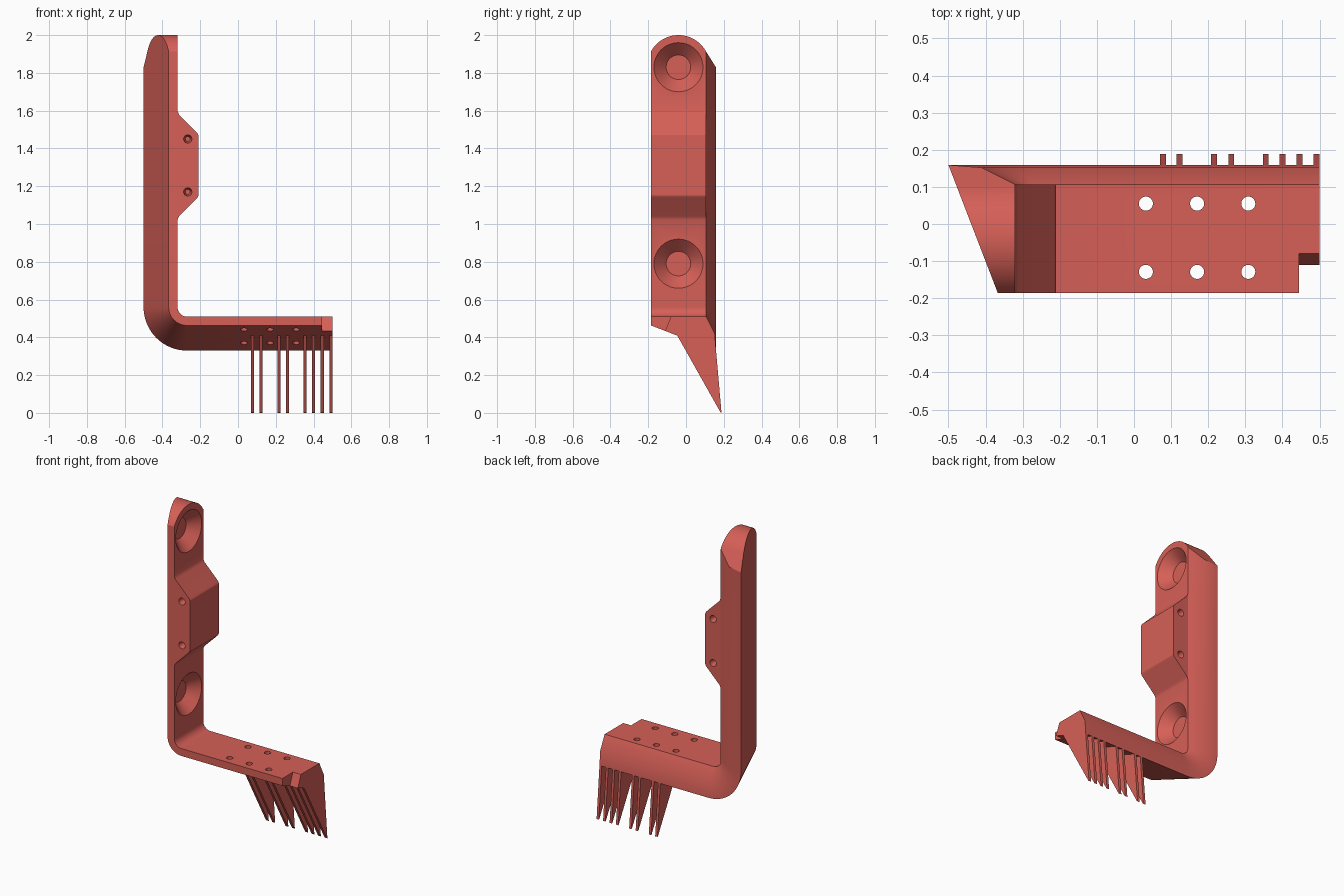
import bpy, bmesh, math
from mathutils import Vector

if "Cube" in bpy.data.objects:
    bpy.data.objects.remove(bpy.data.objects["Cube"])

red = bpy.data.materials.new("red_plastic")
red.diffuse_color = (0.67, 0.115, 0.095, 1)
red.use_nodes = True
red.node_tree.nodes["Principled BSDF"].inputs["Base Color"].default_value = red.diffuse_color


def loft(name, rings):
    """Closed solid through a list of equal-length point rings."""
    bm = bmesh.new()
    vs = [[bm.verts.new(p) for p in r] for r in rings]
    n = len(vs[0])
    for a, b in zip(vs, vs[1:]):
        for i in range(n):
            j = (i + 1) % n
            bm.faces.new((a[i], a[j], b[j], b[i]))
    bm.faces.new(vs[0])
    bm.faces.new(vs[-1])
    bmesh.ops.recalc_face_normals(bm, faces=bm.faces)
    me = bpy.data.meshes.new(name)
    bm.to_mesh(me)
    bm.free()
    ob = bpy.data.objects.new(name, me)
    bpy.context.collection.objects.link(ob)
    me.materials.append(red)
    return ob


def prism_x(name, yz, x0, x1):
    return loft(name, [[(x, y, z) for y, z in yz] for x in (x0, x1)])


def cone(name, start, direction, length, r0, r1, n=32):
    d = Vector(direction)
    u = d.orthogonal().normalized()
    w = d.cross(u)
    rings = []
    for t, r in ((0, r0), (length, r1)):
        rings.append([Vector(start) + d * t + r * (u * math.cos(2 * math.pi * i / n) + w * math.sin(2 * math.pi * i / n))
                      for i in range(n)])
    return loft(name, rings)


def boolean(target, tool, op='DIFFERENCE'):
    m = target.modifiers.new(tool.name, 'BOOLEAN')
    m.operation, m.solver, m.object = op, 'EXACT', tool
    bpy.context.view_layer.objects.active = target
    bpy.ops.object.modifier_apply(modifier=m.name)
    bpy.data.objects.remove(tool)


# Angled bracket: section (y, depth below inner face) swept round the bend
section = [(-0.186, 0), (0.107, 0), (0.152, 0.09), (0.159, 0.18), (-0.186, 0.047)]
cx, cz, r = -0.27, 0.56, 0.05
rings = [[(-0.32 - d, y, 2.1) for y, d in section]]
for i in range(25):
    a = math.pi + math.pi / 2 * i / 24
    rings.append([(cx + (r + d) * math.cos(a), y, cz + (r + d) * math.sin(a)) for y, d in section])
rings.append([(0.5, y, 0.51 - d) for y, d in section])
bracket = loft("bracket", rings)

# Rounded top of the upright
arc = [(-0.04 + 0.166 * math.cos(math.radians(a)), 1.834 + 0.166 * math.sin(math.radians(a)))
       for a in range(180, 28, -4)]
boolean(bracket, prism_x("top_cut", arc + [(0.2, 1.763), (0.2, 2.3), (-0.3, 2.3), (-0.3, 1.834)], -0.7, 0))

# Side boss on the upright
half = [(-0.34, 0.288), (-0.32, 0.288), (-0.312, 0.269), (-0.217, 0.174), (-0.21, 0.160)]
outline = [(x, 1.31 + h) for x, h in half] + [(x, 1.31 - h) for x, h in reversed(half)]
boss = loft("boss", [[(x, y, z) for x, z in outline] for y in (-0.186, 0.107)])
boolean(bracket, boss, 'UNION')

# Small blind holes on both sides of the boss
for z in (1.17, 1.45):
    for y, s in ((-0.196, 1), (0.117, -1)):
        boolean(bracket, cone("boss_hole", (-0.266, y, z), (0, s, 0), 0.06, 0.024, 0.013, 20))

# Countersunk pockets
for z in (0.79, 1.83):
    boolean(bracket, cone("pocket", (-0.31, -0.04, z), (-1, 0, 0), 0.075, 0.14, 0.065, 48))

# Through holes in the foot
for x in (0.032, 0.17, 0.308):
    for y in (-0.129, 0.055):
        boolean(bracket, cone("foot_hole", (x, y, 0.6), (0, 0, -1), 0.4, 0.019, 0.019, 24))

# Slanted corner notch
boolean(bracket, prism_x("notch", [(-0.076, 0.52), (-0.124, 0.40), (-0.3, 0.40), (-0.3, 0.52)], 0.444, 0.6))

# Comb teeth under the foot
tooth = [(-0.046, 0.409), (0.159, 0.33), (0.188, 0), (0.182, 0.004)]
teeth = [prism_x("tooth", tooth, x - 0.008, x + 0.008)
         for x in (0.078, 0.123, 0.216, 0.262, 0.355, 0.4, 0.446, 0.492)]

bpy.ops.object.select_all(action='DESELECT')
bracket.select_set(True)
bpy.context.view_layer.objects.active = bracket
bpy.ops.object.shade_smooth_by_angle(angle=math.radians(25))
